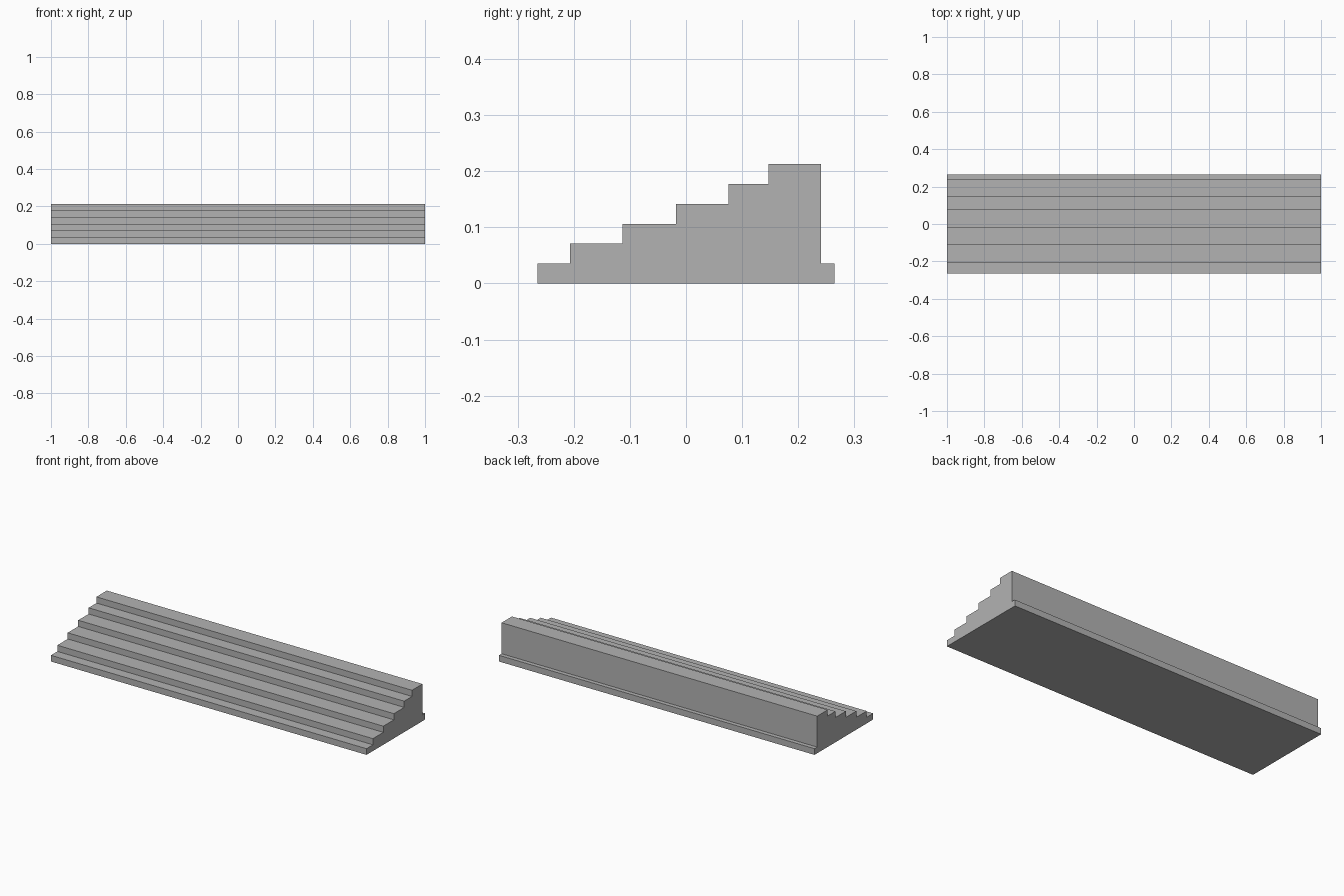
import bpy
import bmesh

cube = bpy.data.objects.get("Cube")
if cube:
    bpy.data.objects.remove(cube, do_unlink=True)

# Plain stone grey
grey = bpy.data.materials.new("stone_grey")
grey.use_nodes = True
colour = (0.45, 0.45, 0.45, 1.0)
grey.diffuse_color = colour
grey.node_tree.nodes["Principled BSDF"].inputs["Base Color"].default_value = colour

HALF_LENGTH = 1.0
RISE = 0.2128 / 6
RISERS = [-0.265, -0.207, -0.113, -0.018, 0.076, 0.147]  # y of each riser
BACK_WALL, BACK_LEDGE = 0.241, 0.265

# Side profile: underside, stepped front, top landing, back ledge
profile = []
for i, y in enumerate(RISERS):
    profile += [(y, i * RISE), (y, (i + 1) * RISE)]
profile += [(BACK_WALL, len(RISERS) * RISE), (BACK_WALL, RISE),
            (BACK_LEDGE, RISE), (BACK_LEDGE, 0)]

# Extrude the profile along the full width
bm = bmesh.new()
end = bm.faces.new([bm.verts.new((-HALF_LENGTH, y, z)) for y, z in profile])
side = bmesh.ops.extrude_face_region(bm, geom=[end], use_keep_orig=True)
moved = [v for v in side["geom"] if isinstance(v, bmesh.types.BMVert)]
bmesh.ops.translate(bm, verts=moved, vec=(2 * HALF_LENGTH, 0, 0))
bmesh.ops.recalc_face_normals(bm, faces=bm.faces)

mesh = bpy.data.meshes.new("staircase")
bm.to_mesh(mesh)
bm.free()
mesh.materials.append(grey)
bpy.context.collection.objects.link(bpy.data.objects.new("staircase", mesh))
